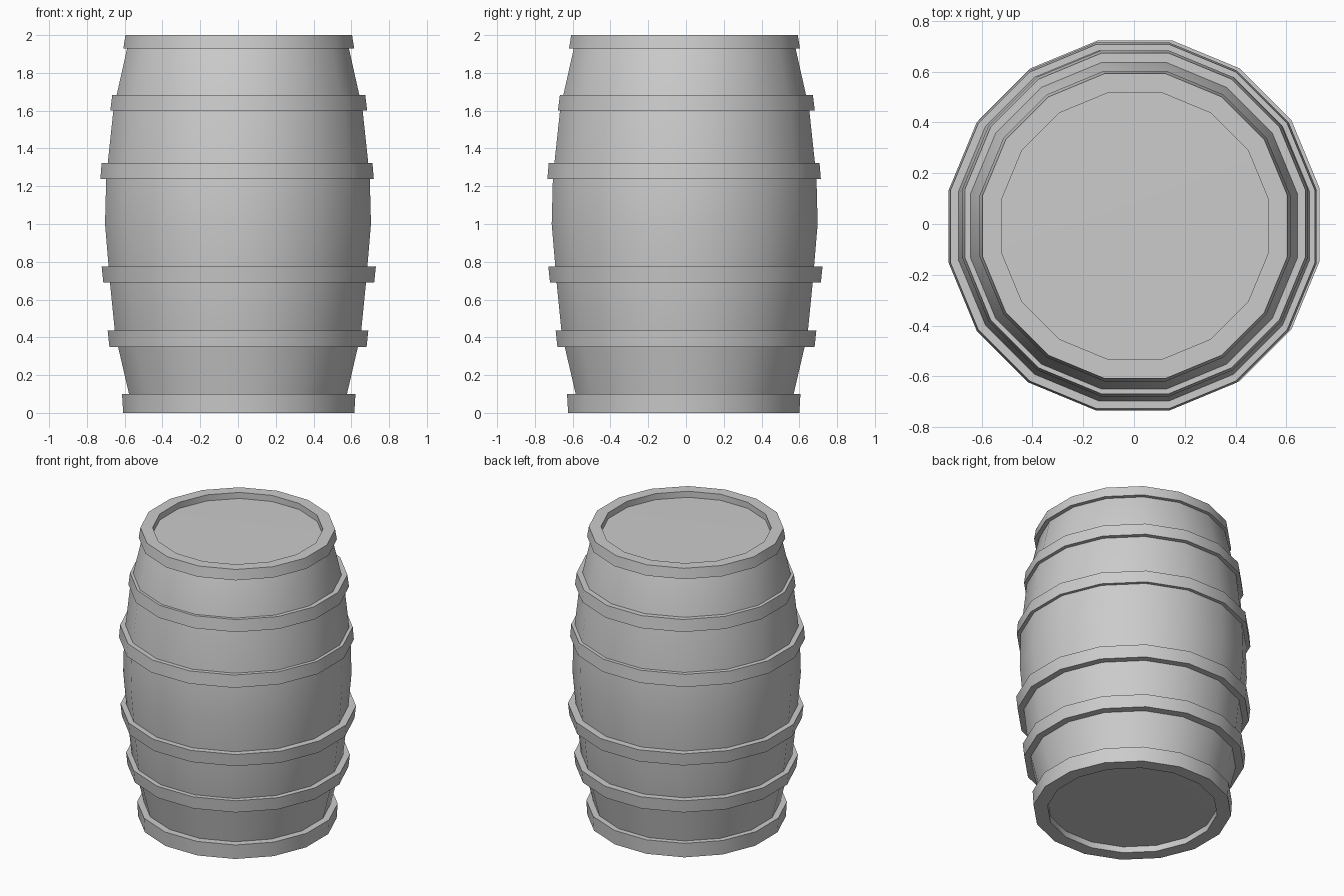
import bpy, bmesh
from math import pi, cos, sin, radians

if "Cube" in bpy.data.objects:
    bpy.data.objects.remove(bpy.data.objects["Cube"])

SIDES = 16
FLAT = cos(pi / SIDES)  # silhouette half-width -> corner radius


def lathe(name, profile, centre=(0, 0), closed=False, cap_ends=False):
    """Spin (half-width, z) points into a 16-sided surface."""
    bm = bmesh.new()
    rings = []
    for w, z in profile:
        ring = []
        for i in range(SIDES):
            a = (i + 0.5) * 2 * pi / SIDES
            ring.append(bm.verts.new((centre[0] + w / FLAT * cos(a),
                                      centre[1] + w / FLAT * sin(a), z)))
        rings.append(ring)
    pairs = list(zip(rings, rings[1:]))
    if closed:
        pairs.append((rings[-1], rings[0]))
    for lo, hi in pairs:
        for i in range(SIDES):
            j = (i + 1) % SIDES
            bm.faces.new((lo[i], lo[j], hi[j], hi[i]))
    if cap_ends:
        bm.faces.new(rings[0])
        bm.faces.new(rings[-1])
    bmesh.ops.recalc_face_normals(bm, faces=bm.faces)
    mesh = bpy.data.meshes.new(name)
    bm.to_mesh(mesh)
    bm.free()
    obj = bpy.data.objects.new(name, mesh)
    bpy.context.collection.objects.link(obj)
    bpy.ops.object.select_all(action='DESELECT')
    obj.select_set(True)
    bpy.context.view_layer.objects.active = obj
    bpy.ops.object.shade_smooth_by_angle(angle=radians(30))
    return obj


# Bulging staves, closed by the two recessed heads
lathe("barrel_body", [
    (0.526, 0.042), (0.565, 0.043), (0.577, 0.10), (0.635, 0.35), (0.652, 0.43),
    (0.678, 0.69), (0.685, 0.775), (0.704, 1.0), (0.698, 1.235), (0.69, 1.32),
    (0.66, 1.60), (0.643, 1.68), (0.587, 1.93), (0.575, 1.957), (0.526, 1.958)],
    centre=(0, -0.007), cap_ends=True)

# End rims: outer hoop, flat lip and inner wall of the recess
for name, mid, z0, z1, w0, w1 in (
        ("bottom_rim", (0.004, -0.012), 0.0, 0.10, 0.612, 0.618),
        ("top_rim", (0.004, -0.008), 1.93, 2.0, 0.611, 0.600)):
    lathe(name, [(0.525, z0), (w0, z0), (w1, z1), (0.525, z1)], mid, closed=True)

# Middle hoops, each set slightly off centre
for n, (mid, z0, z1, w0, w1, inner) in enumerate((
        ((0.0, 0.0), 0.35, 0.435, 0.681, 0.690, 0.60),
        ((0.004, -0.003), 0.69, 0.775, 0.717, 0.726, 0.64),
        ((-0.005, -0.010), 1.237, 1.322, 0.724, 0.717, 0.65),
        ((0.004, 0.002), 1.60, 1.682, 0.680, 0.670, 0.60)), 1):
    lathe(f"hoop_{n}", [(inner, z0), (w0, z0), (w1, z1), (inner, z1)], mid, closed=True)
